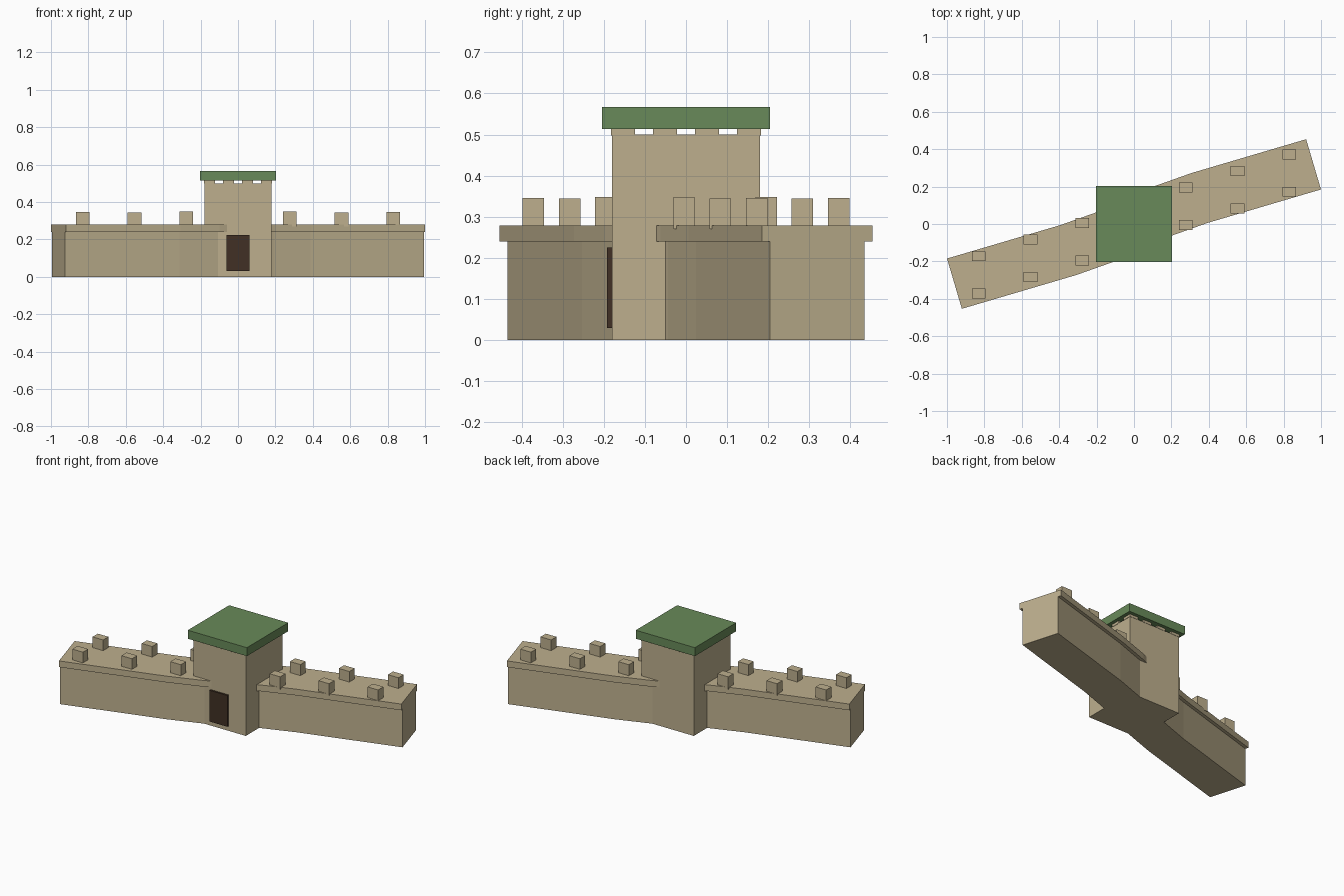
import bpy
from mathutils import Vector

cube = bpy.data.objects.get("Cube")
if cube:
    bpy.data.objects.remove(cube, do_unlink=True)


def material(name, color):
    m = bpy.data.materials.new(name)
    m.use_nodes = True
    m.diffuse_color = (*color, 1)
    m.node_tree.nodes["Principled BSDF"].inputs["Base Color"].default_value = (*color, 1)
    return m


stone = material("sandstone", (0.51, 0.43, 0.27))
green = material("roof_green", (0.14, 0.255, 0.10))
wood = material("dark_wood", (0.052, 0.03, 0.018))


def build(name, verts, faces, mat):
    mesh = bpy.data.meshes.new(name)
    mesh.from_pydata(verts, [], faces)
    mesh.materials.append(mat)
    obj = bpy.data.objects.new(name, mesh)
    bpy.context.collection.objects.link(obj)
    return obj


def box(name, x, y, z, mat):
    """Axis-aligned box from (min, max) ranges."""
    verts = [(a, b, c) for c in z for b in y for a in x]
    faces = [(0, 2, 3, 1), (4, 5, 7, 6), (0, 1, 5, 4),
             (2, 6, 7, 3), (0, 4, 6, 2), (1, 3, 7, 5)]
    return build(name, verts, faces, mat)


def centred(c, size):
    return (c - size / 2, c + size / 2)


def sweep(name, path, half, z0, z1, mat):
    """Rectangular section swept along a flat path with mitred corners."""
    pts = [Vector(p) for p in path]
    verts, faces = [], []
    for i, p in enumerate(pts):
        before = (p - pts[i - 1]).normalized() if i else (pts[1] - p).normalized()
        after = (pts[i + 1] - p).normalized() if i < len(pts) - 1 else before
        t = (before + after).normalized()
        n = Vector((-t.y, t.x)) * (half / t.dot(before))
        a, b = p + n, p - n
        verts += [(a.x, a.y, z0), (b.x, b.y, z0), (b.x, b.y, z1), (a.x, a.y, z1)]
    for i in range(len(pts) - 1):
        k = i * 4
        for j in range(4):
            m = (j + 1) % 4
            faces.append((k + j, k + m, k + 4 + m, k + 4 + j))
    e = len(verts) - 4
    faces += [(3, 2, 1, 0), (e, e + 1, e + 2, e + 3)]
    return build(name, verts, faces, mat)


# Curved wall: half path, mirrored through the centre
half_path = [(0.15, 0.068), (0.35, 0.139), (0.96, 0.319)]
path = [(-x, -y) for x, y in reversed(half_path)] + [(0, 0)] + half_path
sweep("wall_body", path, 0.12, 0, 0.24, stone)
sweep("wall_walkway", path, 0.14, 0.24, 0.279, stone)

# Merlons in pairs along both wings
for side, word in ((1, "left"), (-1, "right")):
    for x, y, top in ((0.277, 0.095, 0.348), (0.553, 0.183, 0.345), (0.83, 0.272, 0.346)):
        for off in (-0.1, 0.1):
            box(f"{word}_wall_merlon", centred(side * x, 0.073),
                centred(side * y + off, 0.052), (0.27, top), stone)

# Gate tower with roof and door
R = 0.18
box("tower", (-R, R), (-R, R), (0, 0.5), stone)
box("roof", (-0.204, 0.204), (-0.204, 0.204), (0.514, 0.567), green)
box("door", (-0.062, 0.062), (-0.192, -0.17), (0.03, 0.225), wood)

# Battlements around the tower top, carrying the roof
for i in range(4):
    for j in range(4):
        if i in (0, 3) or j in (0, 3):
            box("tower_merlon", centred(-0.153 + i * 0.102, 0.058),
                centred(-0.153 + j * 0.102, 0.058), (0.498, 0.516), stone)
